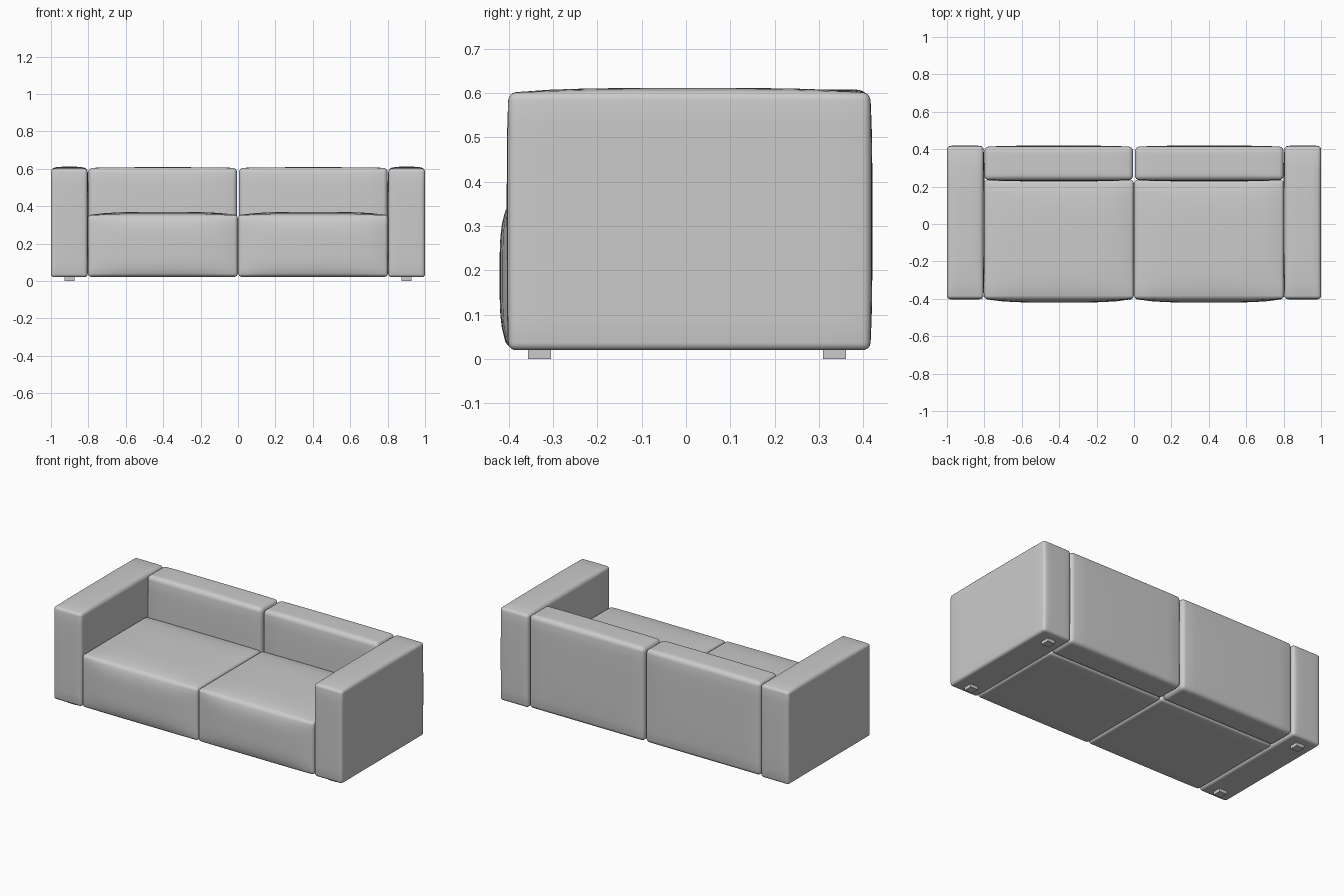
import bpy, bmesh
from math import radians
from mathutils import Vector

cube = bpy.data.objects.get("Cube")
if cube:
    bpy.data.objects.remove(cube, do_unlink=True)

# One grey upholstery colour
fabric = bpy.data.materials.new("grey_fabric")
fabric.use_nodes = True
grey = (0.6, 0.6, 0.6, 1)
fabric.diffuse_color = grey
fabric.node_tree.nodes["Principled BSDF"].inputs["Base Color"].default_value = grey


def block(name, lo, hi, radius=0.0, bulges=(), cuts=9):
    """Rounded box from lo to hi; bulges are (axis, side, amount)."""
    lo, hi = Vector(lo), Vector(hi)
    mid, half = (lo + hi) / 2, (hi - lo) / 2
    bm = bmesh.new()
    bmesh.ops.create_cube(bm, size=2)
    bmesh.ops.scale(bm, vec=half, verts=bm.verts)
    if radius:
        bmesh.ops.bevel(bm, geom=bm.edges[:], offset=radius, segments=4,
                        profile=0.5, affect='EDGES')
        # Slice the broad faces so that the padding can swell
        for axis in range(3):
            normal = Vector([float(i == axis) for i in range(3)])
            reach = half[axis] - radius
            for i in range(cuts):
                at = normal * reach * (2 * (i + 1) / (cuts + 1) - 1)
                bmesh.ops.bisect_plane(bm, geom=bm.verts[:] + bm.edges[:] + bm.faces[:],
                                       plane_co=at, plane_no=normal)
    for v in bm.verts:
        unit = [v.co[i] / half[i] for i in range(3)]
        for axis, side, amount in bulges:
            a, b = [unit[i] for i in range(3) if i != axis]
            weight = max(0, unit[axis] * side)
            v.co[axis] += side * amount * weight * (1 - a ** 4) * (1 - b ** 4)
    bmesh.ops.translate(bm, verts=bm.verts, vec=mid)
    mesh = bpy.data.meshes.new(name)
    bm.to_mesh(mesh)
    bm.free()
    mesh.materials.append(fabric)
    obj = bpy.data.objects.new(name, mesh)
    bpy.context.collection.objects.link(obj)
    if radius:
        bpy.ops.object.select_all(action='DESELECT')
        obj.select_set(True)
        bpy.context.view_layer.objects.active = obj
        bpy.ops.object.shade_smooth_by_angle(angle=radians(40))
    return obj


X, Y, Z = range(3)
for label, s in (("left", 1), ("right", -1)):
    def span(name, x, y, z, radius=0.0, bulges=()):
        """Place a block on this side of the sofa, mirrored in x."""
        xs = sorted((s * x[0], s * x[1]))
        flipped = [(a, d * s if a == X else d, m) for a, d, m in bulges]
        return block(f"{label}_{name}", (xs[0], y[0], z[0]), (xs[1], y[1], z[1]),
                     radius, flipped)

    # Arm with a crowned top and a padded inner face
    span("arm", (0.805, 1), (-0.4, 0.415), (0.02, 0.6), 0.017,
         [(Z, 1, 0.011), (X, -1, 0.007), (Y, 1, 0.005), (Y, -1, 0.004)])
    # Seat block, swelling at the front and top
    span("seat", (0.001, 0.802), (-0.4, 0.235), (0.022, 0.352), 0.018,
         [(Z, 1, 0.017), (Y, -1, 0.02)])
    # Back block, full height
    span("back", (0.005, 0.8), (0.235, 0.413), (0.022, 0.604), 0.024,
         [(Z, 1, 0.004), (Y, 1, 0.006), (Y, -1, 0.007)])
    # Feet under the arm
    for end, y in (("front", -0.33), ("back", 0.335)):
        span(f"{end}_foot", (0.875, 0.927), (y - 0.026, y + 0.026), (0, 0.025))
